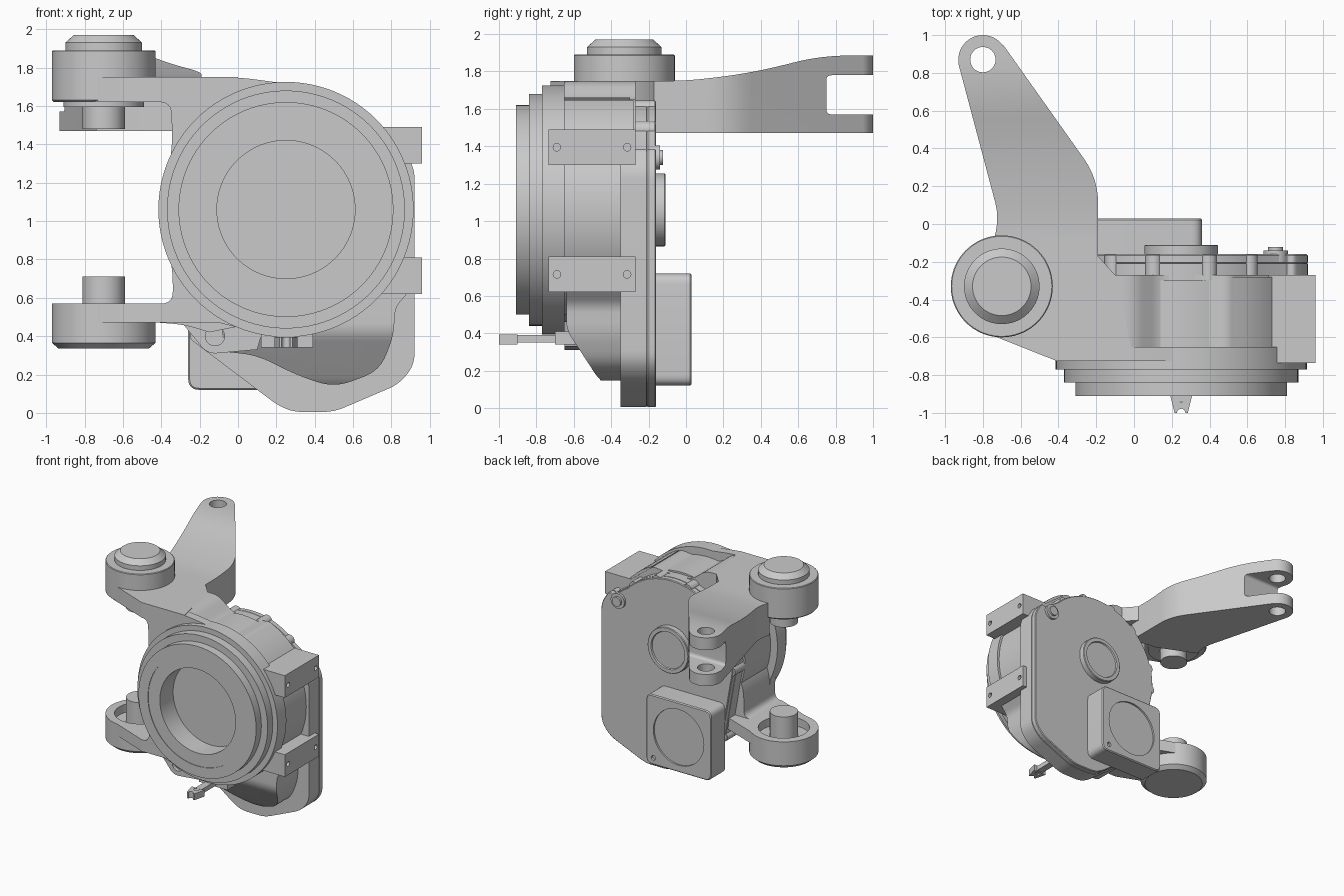
import bpy, bmesh, math
from mathutils import Vector
from mathutils.geometry import convex_hull_2d

cube = bpy.data.objects.get("Cube")
if cube:
    bpy.data.objects.remove(cube, do_unlink=True)

metal = bpy.data.materials.new("cast_grey")
metal.use_nodes = True
GREY = (0.59, 0.59, 0.59, 1)
metal.diffuse_color = GREY
metal.node_tree.nodes["Principled BSDF"].inputs["Base Color"].default_value = GREY


def place(axis, a, b, t):
    return {"x": (t, a, b), "y": (a, t, b), "z": (a, b, t)}[axis]


def activate(ob):
    bpy.ops.object.select_all(action="DESELECT")
    ob.select_set(True)
    bpy.context.view_layer.objects.active = ob


def smooth(ob):
    activate(ob)
    bpy.ops.object.shade_smooth_by_angle(angle=math.radians(30))


def finish(bm, name):
    bmesh.ops.remove_doubles(bm, verts=bm.verts, dist=1e-5)
    bmesh.ops.recalc_face_normals(bm, faces=bm.faces)
    me = bpy.data.meshes.new(name)
    bm.to_mesh(me)
    bm.free()
    me.materials.append(metal)
    ob = bpy.data.objects.new(name, me)
    bpy.context.collection.objects.link(ob)
    smooth(ob)
    return ob


def fillet(pts, steps=6):
    """Round every corner given as (a, b, cut length)."""
    out = []
    for i, p in enumerate(pts):
        c = Vector(p[:2])
        if len(p) < 3:
            out.append(c)
            continue
        ends = [c + (Vector(q[:2]) - c).normalized() * p[2]
                for q in (pts[i - 1], pts[(i + 1) % len(pts)])]
        for k in range(steps + 1):
            t = k / steps
            out.append(ends[0] * (1 - t) ** 2 + c * 2 * t * (1 - t) + ends[1] * t * t)
    return out


def circle(a, b, r, n=48):
    return [(a + r * math.cos(k * math.tau / n), b + r * math.sin(k * math.tau / n))
            for k in range(n)]


def arc(a, b, r, start, end, step=5):
    return [Vector((a + r * math.cos(math.radians(d)), b + r * math.sin(math.radians(d))))
            for d in range(start, end + 1, step)]


def hull(pts):
    return [pts[i] for i in convex_hull_2d([Vector(p) for p in pts])]


def rect(a, b, c, d, r=0.0):
    pts = [(a, c), (b, c), (b, d), (a, d)]
    return fillet([p + (r,) for p in pts]) if r else pts


def prism(name, pts, axis, lo, hi, bevel=0):
    bm = bmesh.new()
    rings = [[bm.verts.new(place(axis, p[0], p[1], t)) for p in pts] for t in (lo, hi)]
    n = len(pts)
    caps = [bm.faces.new(r) for r in rings]
    for i in range(n):
        j = (i + 1) % n
        bm.faces.new((rings[0][i], rings[0][j], rings[1][j], rings[1][i]))
    if bevel:
        bmesh.ops.recalc_face_normals(bm, faces=bm.faces)
        edges = list({e for f in caps for e in f.edges})
        bmesh.ops.bevel(bm, geom=edges, offset=bevel, segments=1, affect="EDGES")
    return finish(bm, name)


def lathe(name, profile, axis, a, b, n=72):
    """Turn a (radius, height) profile around an axis through (a, b)."""
    bm = bmesh.new()
    rings = [[bm.verts.new(place(axis, p[0], p[1], t)) for p in circle(a, b, max(r, 1e-3), n)]
             for r, t in profile]
    for low, up in zip(rings, rings[1:]):
        for i in range(n):
            j = (i + 1) % n
            bm.faces.new((low[i], low[j], up[j], up[i]))
    bm.faces.new(rings[0])
    bm.faces.new(rings[-1])
    return finish(bm, name)


def combine(ob, other, mode):
    mod = ob.modifiers.new("cut", "BOOLEAN")
    mod.operation, mod.object, mod.solver = mode, other, "EXACT"
    activate(ob)
    bpy.ops.object.modifier_apply(modifier=mod.name)
    bpy.data.objects.remove(other, do_unlink=True)
    smooth(ob)


HX, HZ = 0.25, 1.06      # hub axis
JX, JY = -0.70, -0.33    # swivel joint axis

# Stepped hub ring with a blind bore
lathe("hub_ring", [(0, -0.64), (0.36, -0.64), (0.36, -0.905), (0.47, -0.905), (0.47, -0.91),
                   (0.56, -0.91), (0.56, -0.84), (0.62, -0.84), (0.62, -0.77),
                   (0.665, -0.77), (0.665, -0.65), (0, -0.65)], "y", HX, HZ, 96)

# Barrel behind the ring, fuller on the pad side
lathe("housing_barrel", [(0, -0.70), (0.6, -0.70), (0.6, -0.30), (0, -0.30)], "y", HX, HZ)
prism("housing_side", arc(HX, HZ, 0.645, -60, 65), "y", -0.70, -0.28)

# Knuckle body joining both arms
knuckle = [(-0.41, 1.75), (0, 1.75, 0.1), (0.45, 1.69, 0.15), (0.73, 1.5, 0.1), (0.89, 1.25, 0.1),
           (0.89, 0.87, 0.1), (0.72, 0.6, 0.1), (0.45, 0.44, 0.1), (0.1, 0.42, 0.1),
           (-0.1, 0.47), (-0.41, 0.47), (-0.41, 0.57), (-0.34, 0.57, 0.06), (-0.34, 0.75, 0.08),
           (-0.41, 1.06, 0.2), (-0.34, 1.38, 0.1), (-0.35, 1.62, 0.06), (-0.41, 1.62)]
prism("knuckle_body", fillet(knuckle), "y", -0.725, -0.65)
prism("housing_top", fillet([(-0.35, 1.75), (0, 1.75, 0.06), (0.14, 1.64, 0.06), (0.4, 1.64, 0.05),
                             (0.5, 1.655, 0.04), (0.75, 1.46), (0.6, 1.2), (-0.2, 1.2),
                             (-0.34, 1.4)]), "y", -0.66, -0.27)
prism("lower_neck", fillet([(-0.41, 0.57), (-0.34, 0.57, 0.06), (-0.34, 0.8, 0.08), (-0.3, 0.9),
                            (0, 0.9), (0, 0.45), (-0.15, 0.42), (-0.28, 0.46, 0.06),
                            (-0.41, 0.47)]), "y", -0.68, -0.3)

# Arms reaching to the swivel joints
for name, lo, hi, tail in (
        ("upper_arm", 1.62, 1.75, [(-0.41, -0.725), (0, -0.725), (-0.1, -0.27), (-0.19, -0.17)]),
        ("lower_arm", 0.47, 0.57, [(-0.41, -0.725), (-0.05, -0.725), (-0.05, -0.3), (-0.2, -0.28)])):
    arm = prism(name, hull(circle(JX, JY, 0.26) + tail), "z", lo, hi)
    if name == "lower_arm":
        combine(arm, prism("recess", circle(JX, JY, 0.2), "z", 0.3, 0.8), "DIFFERENCE")

# Swivel joints
lathe("upper_joint", [(0, 1.48), (0.11, 1.48), (0.11, 1.595), (0.21, 1.595), (0.21, 1.62),
                      (0.26, 1.62), (0.27, 1.63), (0.27, 1.885), (0.265, 1.89), (0.2, 1.89),
                      (0.2, 1.93), (0.155, 1.97), (0, 1.97)], "z", JX, JY)
lathe("lower_joint", [(0, 0.335), (0.235, 0.335), (0.27, 0.365), (0.27, 0.57), (0.2, 0.57),
                      (0.2, 0.5), (0.11, 0.5), (0.11, 0.71), (0, 0.71)], "z", JX, JY)

# Steering arm: plan outline trimmed by its side outline
EX, EY = -0.8, 0.87
plan = fillet([(-0.42, -0.22), (-0.19, -0.25), (-0.19, 0.24, 0.13), (-0.69, 0.945),
               (-0.93, 0.85), (-0.715, 0.04, 0.08), (-0.74, -0.08)])
steering = prism("steering_arm", plan, "z", 1.4, 1.95)
combine(steering, prism("tip", circle(EX, EY, 0.13), "z", 1.4, 1.95), "UNION")
side = fillet([(-0.3, 1.75), (0.0, 1.75, 0.1), (0.35, 1.79, 0.2), (0.72, 1.885, 0.15),
               (1.1, 1.885), (1.1, 1.47), (-0.3, 1.47)])
combine(steering, prism("trim", side, "x", -1.2, 0.2), "INTERSECT")
combine(steering, prism("slot", rect(0.75, 1.2, 1.57, 1.78, 0.03), "x", -1.2, 0.2), "DIFFERENCE")
combine(steering, prism("eye", circle(EX, EY, 0.067), "z", 1.3, 2.0), "DIFFERENCE")

# Rear cover in two layers, following the barrel at the top
cover = fillet([(-0.27, 0.4, 0.05), (0.22, 0.03, 0.06), (0.3, 0.005, 0.04), (0.5, 0.005, 0.06),
                (0.84, 0.15, 0.06), (0.92, 0.25, 0.06), (0.92, 1.28, 0.06), (0.84, 1.4, 0.04)])
cover += arc(HX, HZ, 0.585, 45, 195)
prism("cover_flange", cover, "y", -0.35, -0.21)
prism("cover_plate", cover, "y", -0.21, -0.16, 0.006)

# Bolt bosses around the cover edge, one carried on as a long rib
for deg, front in ((50, -0.3), (75, -0.3), (105, -0.3), (130, -0.3), (165, -0.66), (185, -0.3)):
    boss = arc(HX, HZ, 0.56, deg, deg)[0]
    prism("cover_boss", circle(boss.x, boss.y, 0.045, 24), "y", front, -0.165)

# Rear bearing cap and filler plug
lathe("bearing_cap", [(0, -0.2), (0.195, -0.2), (0.195, -0.115), (0.19, -0.11), (0.16, -0.11),
                      (0.155, -0.12), (0, -0.12)], "y", HX, HZ)
lathe("filler_plug", [(0, -0.2), (0.065, -0.2), (0.065, -0.14), (0.04, -0.14), (0.04, -0.122),
                      (0, -0.122)], "y", 0.75, 1.34, 32)

# Motor box with a shallow round recess and pin hole
box = prism("motor_box", rect(-0.26, 0.36, 0.12, 0.72, 0.06), "y", -0.17, 0.03, 0.008)
for x, z, r, depth in ((0.05, 0.42, 0.24, 0.015), (0.29, 0.18, 0.02, 0.02)):
    combine(box, prism("recess", circle(x, z, r), "y", 0.03 - depth, 0.1), "DIFFERENCE")

# Sump bulge under the housing, trimmed to a sloping front
sump = prism("sump", fillet([(-0.08, 0.32), (0.1, 0.3, 0.08), (0.3, 0.2, 0.08), (0.5, 0.13, 0.1),
                             (0.74, 0.22, 0.09), (0.81, 0.4, 0.06), (0.82, 0.55, 0.04),
                             (0.88, 0.62), (0.6, 0.85), (-0.08, 0.85)]), "y", -0.8, -0.3)
combine(sump, prism("trim", fillet([(-0.64, 0.95), (-0.64, 0.42, 0.05), (-0.47, 0.16, 0.04),
                                    (-0.4, 0.1), (-0.25, 0.1), (-0.25, 0.95)]),
                    "x", -0.5, 1.2), "INTERSECT")

# Drain ear at the lower left
ear = prism("drain_ear", hull(circle(-0.12, 0.4, 0.09, 32) + [(-0.3, 0.48), (0.15, 0.5), (0.1, 0.33)]),
            "y", -0.65, -0.3)
combine(ear, prism("hole", circle(-0.12, 0.4, 0.05, 32), "y", -0.7, -0.62), "DIFFERENCE")

# Side mounting pads with screw holes
for z in (1.395, 0.715):
    pad = prism("mounting_pad", rect(0.62, 0.96, z - 0.095, z + 0.095), "y", -0.735, -0.27)
    for y in (-0.69, -0.315):
        combine(pad, prism("hole", circle(y, z, 0.02, 20), "x", 0.93, 1.0), "DIFFERENCE")

# Sensor bracket with a forked end
prism("bracket_base", rect(0.12, 0.39, 0.34, 0.41), "y", -0.70, -0.58)
prism("bracket_stem", rect(0.22, 0.28, 0.35, 0.39), "y", -0.94, -0.6)
fork = prism("bracket_fork", [(0.19, -0.9), (0.31, -0.9), (0.285, -1.0), (0.215, -1.0)],
             "z", 0.34, 0.395)
for y in (-1.0, -0.92):
    combine(fork, prism("notch", circle(0.25, y, 0.022, 20), "z", 0.3, 0.5), "DIFFERENCE")
